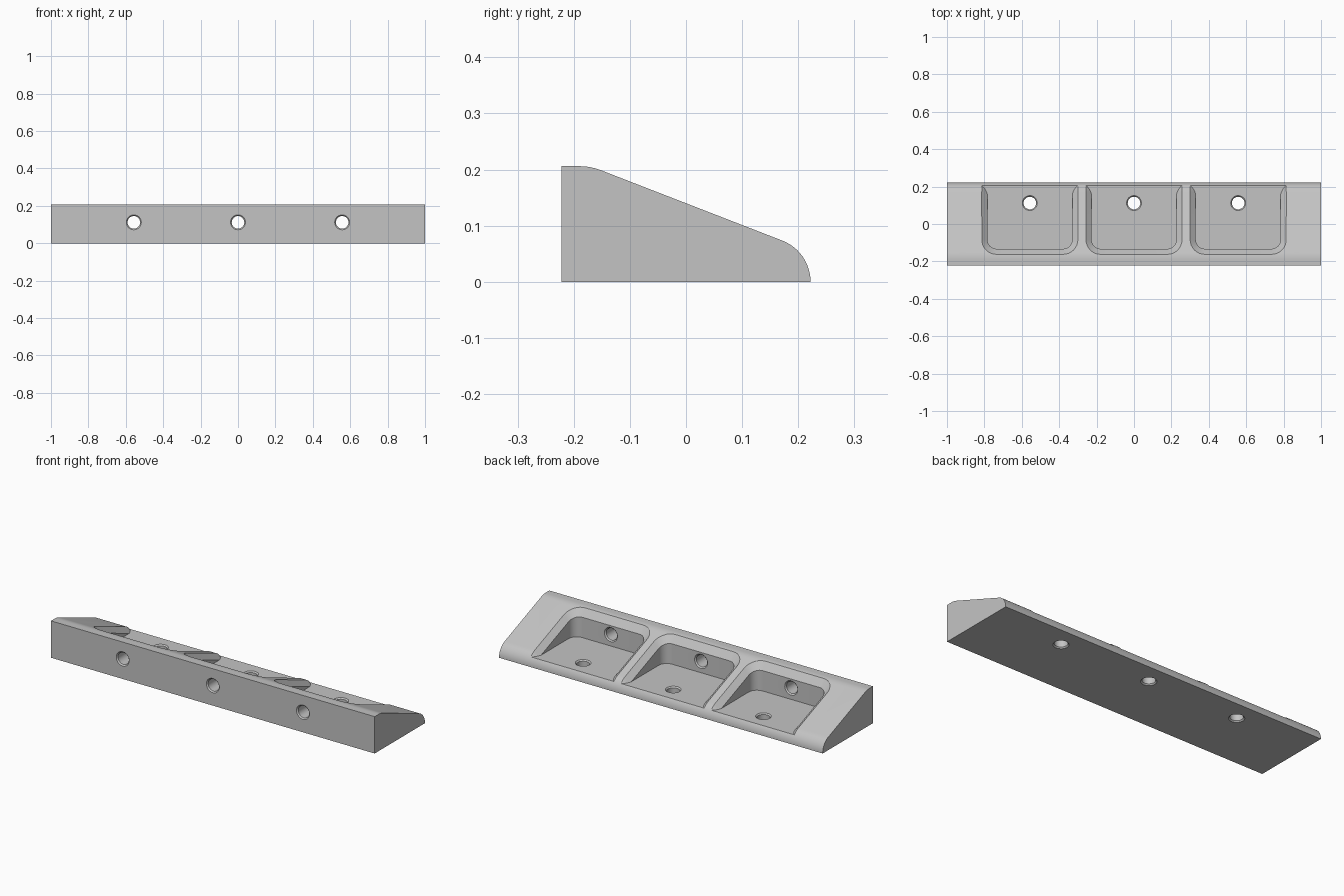
import bpy, bmesh
from math import sin, cos, pi, sqrt, radians
from mathutils import Matrix, Vector

cube = bpy.data.objects.get("Cube")
if cube:
    bpy.data.objects.remove(cube)

SLOPE, LEVEL, TOP = 0.388, 0.14, 0.206      # sloping deck
HALF_Y, NOSE = 0.222, 0.0787                # half depth and nose radius
NOSE_Y = HALF_Y - NOSE
FLOOR = 0.048                               # pocket floor height
BEVEL = 0.03                                # pocket rim chamfer
HALF_W, FRONT_Y, CORNER = 0.257, -0.163, 0.08
SPACING = 0.557

grey = bpy.data.materials.new("light_grey")
grey.use_nodes = True
grey.diffuse_color = (0.55, 0.55, 0.55, 1)
grey.node_tree.nodes["Principled BSDF"].inputs["Base Color"].default_value = (0.55, 0.55, 0.55, 1)


def make_object(name, bm):
    bmesh.ops.recalc_face_normals(bm, faces=bm.faces)
    mesh = bpy.data.meshes.new(name)
    bm.to_mesh(mesh)
    bm.free()
    mesh.materials.append(grey)
    obj = bpy.data.objects.new(name, mesh)
    bpy.context.collection.objects.link(obj)
    return obj


def loft(name, loops):
    """Closed solid skinned through loops of equal length."""
    bm = bmesh.new()
    rings = [[bm.verts.new(p) for p in loop] for loop in loops]
    n = len(rings[0])
    for a, b in zip(rings, rings[1:]):
        for i in range(n):
            j = (i + 1) % n
            bm.faces.new((a[i], a[j], b[j], b[i]))
    bm.faces.new(rings[0])
    bm.faces.new(rings[-1])
    bmesh.ops.remove_doubles(bm, verts=bm.verts, dist=0.0001)
    return make_object(name, bm)


def deck(y):
    """Height of the deck at a given depth."""
    if y < NOSE_Y + NOSE * 0.362:
        return LEVEL - SLOPE * y
    return sqrt(max(0, NOSE ** 2 - (y - NOSE_Y) ** 2))


# Wedge body: side profile with a softened ridge and a round nose
ridge_y = (LEVEL - TOP) / SLOPE
p0, p1 = Vector((ridge_y - 0.02, TOP)), Vector((ridge_y, TOP))
p2 = Vector((ridge_y + 0.019, deck(ridge_y + 0.019)))
profile = [(-HALF_Y, 0), (-HALF_Y, TOP)]
for i in range(7):
    t = i / 6
    profile.append(tuple(p0 * (1 - t) ** 2 + p1 * 2 * t * (1 - t) + p2 * t * t))
for i in range(13):
    a = radians(68.8) * (1 - i / 12)
    profile.append((NOSE_Y + NOSE * cos(a), NOSE * sin(a)))
body = loft("wedge_body", [[(x, y, z) for y, z in profile] for x in (-1, 1)])


# Pocket cutter: open at the nose, rounded inner corners, chamfered rim
def pocket_loop(cx, level):
    half = []
    ys = [0.24] + [0.206 - 0.005 * i for i in range(13)]
    stations = [(y, 0) for y in ys]
    stations += [(None, pi / 2 * i / 8) for i in range(9)]
    for y, a in stations:
        depth = BEVEL if y is None else max(0, min(BEVEL, deck(y) - FLOOR))
        inset = -0.01 if level in ("rim", "top") else depth
        r = CORNER - inset
        x = HALF_W - CORNER + r * cos(a)
        if y is None:
            y = FRONT_Y + CORNER - r * sin(a)
        z = {"floor": FLOOR, "top": 0.4,
             "wall": max(FLOOR, deck(y) - BEVEL) if depth == BEVEL else FLOOR,
             "rim": max(FLOOR, deck(y)) + 0.01}[level]
        half.append((x, y, z))
    return [(cx + x, y, z) for x, y, z in half] + [(cx - x, y, z) for x, y, z in reversed(half)]


# Hole cutter: drilled along its axis with both ends countersunk
def hole(centre, start, end, axis):
    r, rim, over = 0.0335, 0.0065, 0.004
    stations = [(start - over, r + rim + over), (start + rim, r),
                (end - rim, r), (end + over, r + rim + over)]
    loops = []
    for t, rad in stations:
        ring = [(rad * cos(2 * pi * i / 40), rad * sin(2 * pi * i / 40)) for i in range(40)]
        if axis == "Y":
            loops.append([(centre[0] + u, t, centre[1] + v) for u, v in ring])
        else:
            loops.append([(centre[0] + u, centre[1] + v, t) for u, v in ring])
    return loft("hole_cutter", loops)


def cut(cutter):
    mod = body.modifiers.new("cut", 'BOOLEAN')
    mod.operation, mod.solver, mod.object = 'DIFFERENCE', 'EXACT', cutter
    bpy.context.view_layer.objects.active = body
    bpy.ops.object.modifier_apply(modifier=mod.name)
    bpy.data.objects.remove(cutter)


for cx in (-SPACING, 0, SPACING):
    cut(loft("pocket_cutter", [pocket_loop(cx, k) for k in ("floor", "wall", "rim", "top")]))
    cut(hole((cx, 0.112), 0, FLOOR, "Z"))
    cut(hole((cx, 0.112), -HALF_Y, FRONT_Y + BEVEL, "Y"))

# Smooth the rounds, keep the edges crisp
bpy.ops.object.select_all(action='DESELECT')
body.select_set(True)
bpy.context.view_layer.objects.active = body
bpy.ops.object.shade_smooth_by_angle(angle=radians(20))
